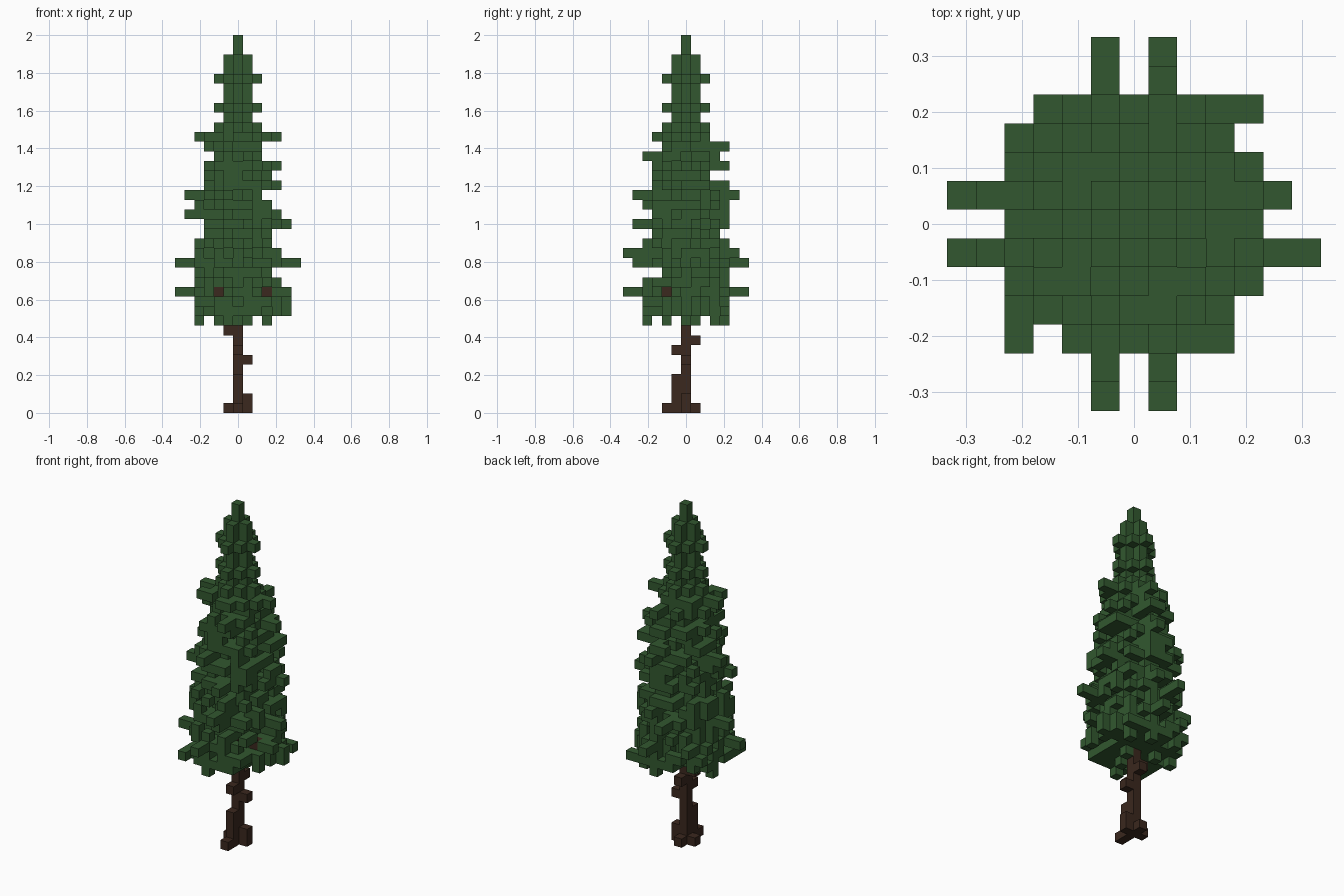
import bpy
import bmesh
import math
import random
from mathutils import Vector

random.seed(11)
LEVELS = 39
CELL = 2.0 / LEVELS
BOTTOM = 10          # first full foliage level

cube = bpy.data.objects.get("Cube")
if cube:
    bpy.data.objects.remove(cube, do_unlink=True)


def make_material(name, colour):
    mat = bpy.data.materials.new(name)
    mat.use_nodes = True
    mat.diffuse_color = (*colour, 1)
    mat.node_tree.nodes["Principled BSDF"].inputs["Base Color"].default_value = (*colour, 1)
    return mat


def build_blocks(name, cells, solid, mat):
    """Mesh of unit blocks that keeps only the exposed faces."""
    bm = bmesh.new()
    axes = [Vector(a) for a in ((1, 0, 0), (0, 1, 0), (0, 0, 1))]
    for cell in sorted(cells):
        centre = Vector(cell) + Vector((0, 0, 0.5))
        for n, axis in enumerate(axes):
            u, v = axes[(n + 1) % 3] / 2, axes[(n + 2) % 3] / 2
            for sign in (1, -1):
                out = axis * sign
                if tuple(int(a + b) for a, b in zip(cell, out)) in solid:
                    continue
                mid = centre + out / 2
                ring = [mid - u - v, mid + u - v, mid + u + v, mid - u + v]
                bm.faces.new([bm.verts.new(p * CELL) for p in ring[::sign]])
    bmesh.ops.remove_doubles(bm, verts=bm.verts, dist=CELL / 100)
    mesh = bpy.data.meshes.new(name)
    bm.to_mesh(mesh)
    bm.free()
    mesh.materials.append(mat)
    obj = bpy.data.objects.new(name, mesh)
    bpy.context.collection.objects.link(obj)
    return obj


# How far the branches reach on each side, level by level from the bottom
left = [4, 4, 6, 4, 4, 6, 4, 4, 3, 3, 5, 4, 5, 3, 3, 3, 2, 3, 4, 2, 1, 2, 1, 1, 2, 1, 1]
right = [5, 5, 5, 4, 3, 6, 4, 3, 3, 5, 4, 3, 2, 4, 3, 4, 2, 2, 4, 2, 1, 2, 1, 1, 2, 1, 1]
front = [4, 4, 6, 4, 2, 5, 6, 4, 3, 5, 3, 4, 5, 3, 3, 3, 4, 2, 3, 2, 1, 2, 1, 1, 2, 1, 1]
back = [4, 4, 6, 4, 4, 6, 5, 4, 3, 4, 4, 4, 5, 4, 2, 4, 3, 4, 2, 2, 1, 2, 1, 1, 2, 1, 1]
# Levels whose long branch grows on the negative side of the trunk line
low_left, low_right, low_front, low_back = {12, 20}, {12, 15}, {12, 22}, {15}
CROSS = 28           # level whose branches run straight out from the trunk

foliage = set()
for step, (l, r, f, b) in enumerate(zip(left, right, front, back)):
    k = BOTTOM + step
    radius = sum(min(reach, 4) for reach in (l, r, f, b)) / 4
    slim = max(l, r, f, b) <= 2

    # ragged disc of needles, thinner where a block already sits below
    for i in range(-min(l, 4), min(r, 4) + 1):
        for j in range(-min(f, 4), min(b, 4) + 1):
            d = math.hypot(i, j)
            full = d <= (radius if slim else radius - 1.5)
            chance = 0.35 if (i, j, k - 1) in foliage else 0.65
            if full or (not slim and d <= radius + 0.5 and random.random() < chance):
                foliage.add((i, j, k))

    # one straight branch to the full reach on each side
    for reach, dx, dy, low in ((l, -1, 0, low_left), (r, 1, 0, low_right),
                               (f, 0, -1, low_front), (b, 0, 1, low_back)):
        lane = -1 if k in low else 1
        if slim or k == CROSS:
            lane = 0
        elif reach < 4:
            lane = random.choice((-1, 1))
        for s in range(reach + 1):
            foliage.add((dx * s + abs(dy) * lane, dy * s + abs(dx) * lane, k))

# diagonal branches, given by their tips
for i, j, k in ((4, 4, 10), (3, 4, 10), (-4, -4, 10), (-4, -3, 10), (-3, -3, 13),
                (-3, 4, 12), (-4, 3, 11), (3, -4, 11), (3, 3, 13), (3, -3, 15), (-3, 3, 16),
                (4, -2, 16), (4, 2, 23), (-4, 2, 17), (2, 4, 15)):
    reach = max(abs(i), abs(j))
    for s in range(1, reach + 1):
        foliage.add((round(i * s / reach), round(j * s / reach), k))

# drooping tips under the skirt, then the spire
for i, j in ((-4, 1), (-2, 1), (-1, -4), (0, -2), (1, 0), (1, 4), (3, 3)):
    foliage.update({(i, j, BOTTOM - 1), (i, j, BOTTOM)})
foliage.update((0, 0, k) for k in range(LEVELS - 3, LEVELS))

# trunk with roots, knots and a hidden core
wood = {(0, 0, k) for k in range(LEVELS - 4)}
wood.update({(-1, 0, 0), (1, 0, 0), (0, 1, 0), (0, -2, 0), (1, 0, 1)})
wood.update((0, -1, k) for k in range(4))
wood.update({(1, 0, 5), (0, -1, 6), (0, 1, 7), (-1, 0, 8)})

# bare limb ends showing through the needles: two face forward, one sideways
limb = BOTTOM + 2
for i, j in ((3, -1), (-2, -2)):
    foliage -= {(i, y, limb) for y in range(-6, j)}
    wood.add((i, j, limb))
foliage -= {(x, -2, limb) for x in range(2, 7)}
foliage.add((1, -3, limb))
wood.add((1, -2, limb))
foliage -= wood

green = make_material("needle green", (0.0315, 0.097, 0.029))
brown = make_material("bark brown", (0.043, 0.021, 0.013))
solid = foliage | wood
build_blocks("foliage", foliage, solid, green)
build_blocks("trunk", wood, solid, brown)
